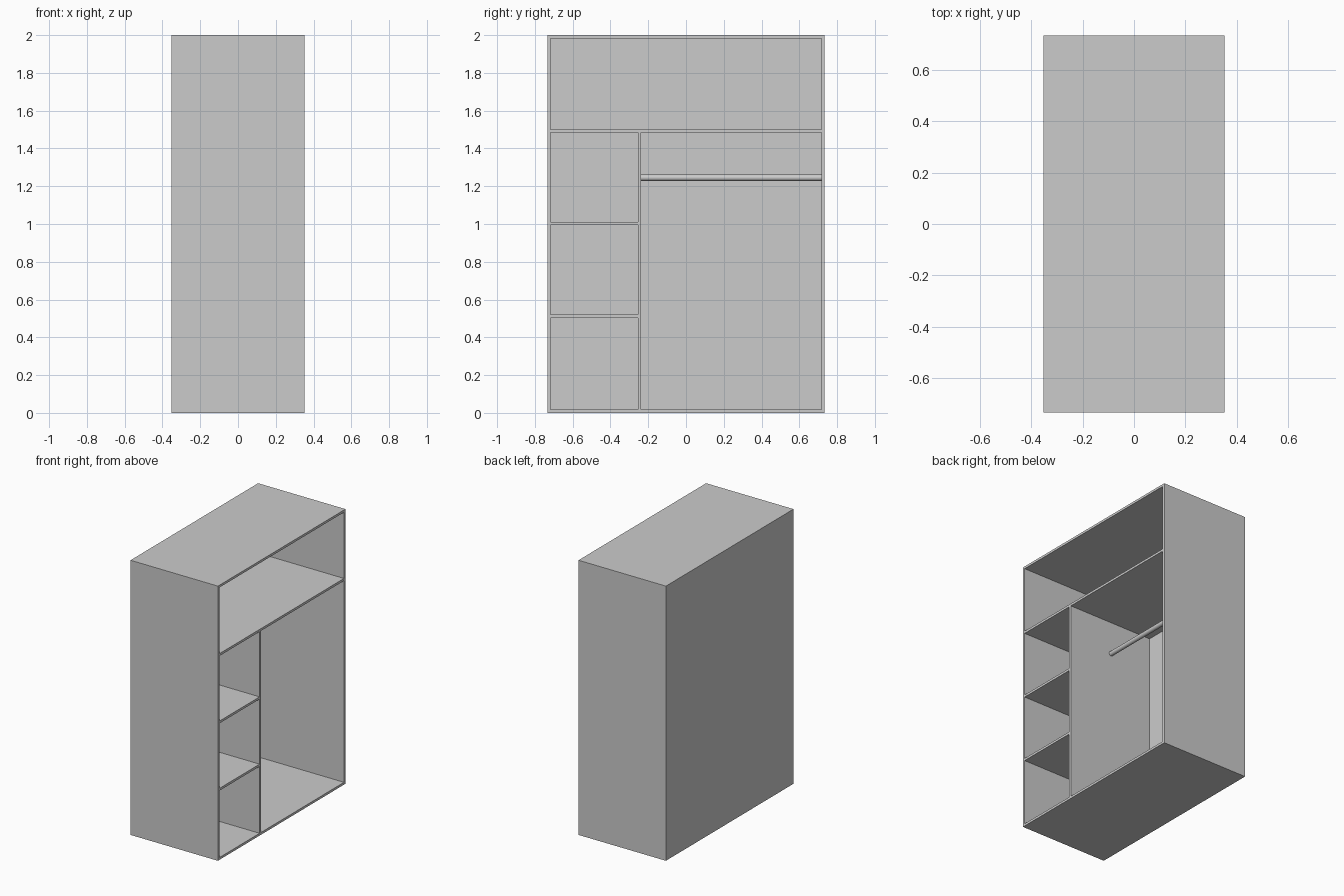
import bpy, math

if "Cube" in bpy.data.objects:
    bpy.data.objects.remove(bpy.data.objects["Cube"])

T = 0.017            # board thickness
X, Y, H = 0.352, 0.734, 2.0
BACK = -X + T        # inner face of back panel
DIV = -0.246         # centre of the upright divider
TOP_SHELF = 1.493


def board(name, x0, x1, y0, y1, z0, z1):
    bpy.ops.mesh.primitive_cube_add(
        size=1, location=((x0 + x1) / 2, (y0 + y1) / 2, (z0 + z1) / 2))
    ob = bpy.context.object
    ob.name = name
    ob.scale = (x1 - x0, y1 - y0, z1 - z0)
    bpy.ops.object.transform_apply(location=False, rotation=False, scale=True)
    return ob


# Outer carcass, open towards +x
board("left_side", -X, X, -Y, -Y + T, 0, H)
board("right_side", -X, X, Y - T, Y, 0, H)
board("bottom_board", -X, X, -Y + T, Y - T, 0, T)
board("top_board", -X, X, -Y + T, Y - T, H - T, H)
board("back_panel", -X, BACK, -Y + T, Y - T, T, H - T)

# Full-width upper shelf and upright divider
board("upper_shelf", BACK, X, -Y + T, Y - T, TOP_SHELF - T / 2, TOP_SHELF + T / 2)
board("divider", BACK, X, DIV - T / 2, DIV + T / 2, T, TOP_SHELF - T / 2)

# Small shelves in the narrow bay
for i, z in enumerate((0.512, 1.002)):
    board(f"small_shelf_{i + 1}", BACK, X, -Y + T, DIV - T / 2, z - T / 2, z + T / 2)

# Hanging rail in the wide bay
y0, y1 = DIV + T / 2, Y - T
bpy.ops.mesh.primitive_cylinder_add(
    vertices=32, radius=0.017, depth=y1 - y0,
    location=(0, (y0 + y1) / 2, 1.245), rotation=(math.pi / 2, 0, 0))
bpy.context.object.name = "hanging_rail"
bpy.ops.object.shade_smooth_by_angle()
